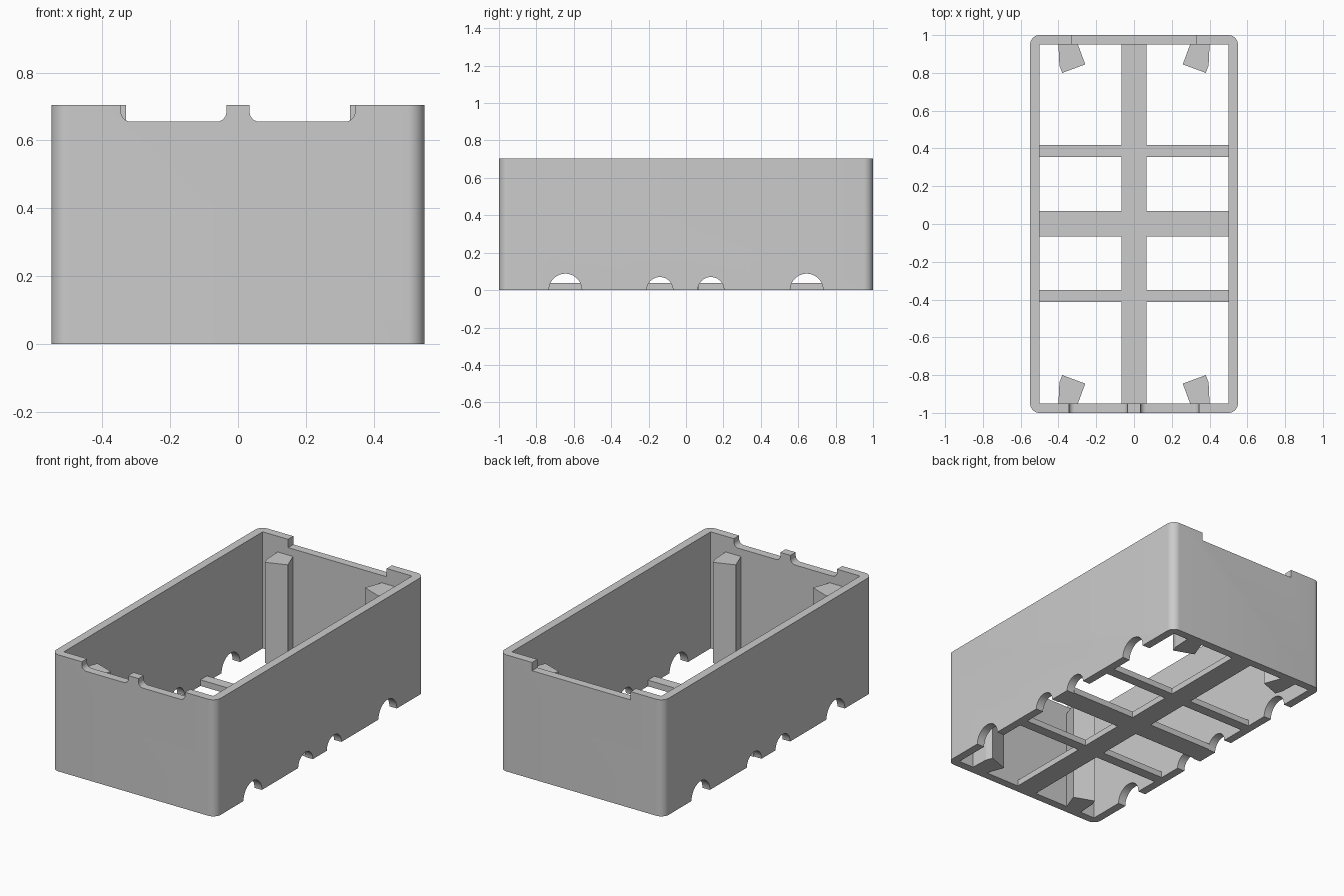
import bpy, bmesh
from math import sin, cos, pi
from mathutils import Vector

HALF_X, HALF_Y, HEIGHT, WALL = 0.55, 1.0, 0.705, 0.05
INNER_X, INNER_Y = HALF_X - WALL, HALF_Y - WALL
RIB_TOP, POST_TOP, NOTCH_Z = 0.037, 0.61, 0.655

if "Cube" in bpy.data.objects:
    bpy.data.objects.remove(bpy.data.objects["Cube"], do_unlink=True)

grey = bpy.data.materials.new("plain grey")
grey.use_nodes = True
grey.diffuse_color = (0.6, 0.6, 0.6, 1)
for node in grey.node_tree.nodes:
    if node.type == 'BSDF_PRINCIPLED':
        node.inputs["Base Color"].default_value = (0.6, 0.6, 0.6, 1)


def prism(name, outline, axis, lo, hi):
    """Extrude a 2D outline along x, y or z from lo to hi."""
    place = {'x': lambda a, b: (lo, a, b),
             'y': lambda a, b: (a, lo, b),
             'z': lambda a, b: (a, b, lo)}[axis]
    bm = bmesh.new()
    base = bm.faces.new([bm.verts.new(place(a, b)) for a, b in outline])
    top = bmesh.ops.extrude_face_region(bm, geom=[base])["geom"]
    shift = Vector([(hi - lo) * (axis == k) for k in 'xyz'])
    bmesh.ops.translate(bm, vec=shift,
                        verts=[v for v in top if isinstance(v, bmesh.types.BMVert)])
    bmesh.ops.recalc_face_normals(bm, faces=bm.faces[:])
    mesh = bpy.data.meshes.new(name)
    bm.to_mesh(mesh)
    bm.free()
    mesh.materials.append(grey)
    obj = bpy.data.objects.new(name, mesh)
    bpy.context.collection.objects.link(obj)
    return obj


def rect(x0, x1, y0, y1):
    return [(x0, y0), (x1, y0), (x1, y1), (x0, y1)]


def arc(cx, cy, r, start, end, steps):
    return [(cx + r * cos(start + (end - start) * i / steps),
             cy + r * sin(start + (end - start) * i / steps))
            for i in range(steps + 1)]


def cut(target, cutter):
    cutter.hide_render = True
    mod = target.modifiers.new("cut", 'BOOLEAN')
    mod.operation, mod.solver, mod.object = 'DIFFERENCE', 'EXACT', cutter
    bpy.ops.object.select_all(action='DESELECT')
    bpy.context.view_layer.objects.active = target
    target.select_set(True)
    bpy.ops.object.modifier_apply(modifier=mod.name)
    bpy.data.objects.remove(cutter, do_unlink=True)


# Walls: rounded outside corners, square inside
R = 0.05
outline = []
for i, (sx, sy) in enumerate([(1, 1), (-1, 1), (-1, -1), (1, -1)]):
    outline += arc(sx * (HALF_X - R), sy * (HALF_Y - R), R,
                   i * pi / 2, (i + 1) * pi / 2, 10)
walls = prism("walls", outline, 'z', 0, HEIGHT)
cut(walls, prism("cavity", rect(-INNER_X, INNER_X, -INNER_Y, INNER_Y), 'z', -0.1, 0.9))

# Half-round openings along the bottom of both long sides
for y, r in [(-0.645, 0.088), (-0.14, 0.07), (0.133, 0.07), (0.645, 0.088)]:
    cut(walls, prism("arch_cutter", arc(y, 0, r, 0, 2 * pi, 48)[:-1], 'x', -0.7, 0.7))

# Square notch in the back rim
cut(walls, prism("back_notch", rect(-0.33, 0.33, NOTCH_Z, 0.8), 'y', 0.9, 1.1))

# Two notches with rounded lower corners in the front rim
F = 0.03
for x0, x1 in [(-0.345, -0.034), (0.034, 0.345)]:
    shape = [(x1, 0.8), (x0, 0.8)]
    shape += arc(x0 + F, NOTCH_Z + F, F, pi, 1.5 * pi, 8)
    shape += arc(x1 - F, NOTCH_Z + F, F, 1.5 * pi, 2 * pi, 8)
    cut(walls, prism("front_notch", shape, 'y', -1.1, -0.9))

bpy.context.view_layer.objects.active = walls
walls.select_set(True)
bpy.ops.object.shade_smooth_by_angle(angle=0.52)

# Floor ribs: long spine with three cross bars each side
SPINE = 0.067
prism("floor_spine", rect(-SPINE, SPINE, -INNER_Y, INNER_Y), 'z', 0, RIB_TOP)
for label, y0, y1 in [("front", -0.413, -0.35), ("middle", -0.065, 0.068),
                      ("back", 0.355, 0.418)]:
    prism(label + "_left_crossbar", rect(SPINE, INNER_X, y0, y1), 'z', 0, RIB_TOP)
    prism(label + "_right_crossbar", rect(-INNER_X, -SPINE, y0, y1), 'z', 0, RIB_TOP)

# Angled support posts against the end walls
post = [(0.4, INNER_Y), (0.395, 0.84), (0.38, 0.8), (0.258, 0.845), (0.297, INNER_Y)]
for sx, side in [(1, "left"), (-1, "right")]:
    for sy, end in [(1, "back"), (-1, "front")]:
        prism(f"{end}_{side}_post", [(sx * x, sy * y) for x, y in post], 'z', 0, POST_TOP)
